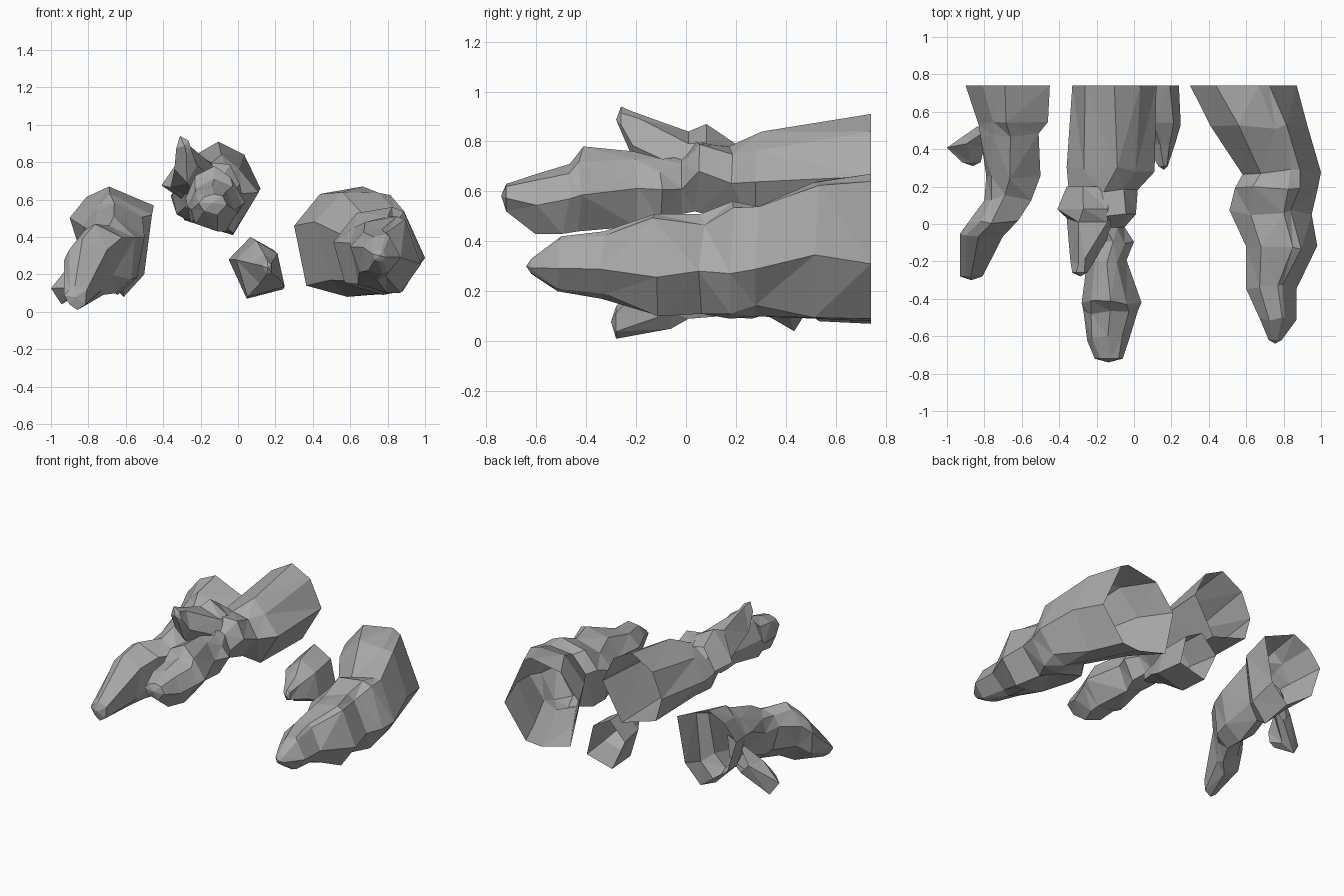
import bpy
import bmesh
import random
from mathutils import Vector

cube = bpy.data.objects.get("Cube")
if cube:
    bpy.data.objects.remove(cube, do_unlink=True)

stone = bpy.data.materials.new("grey stone")
stone.use_nodes = True
stone.diffuse_color = (0.4, 0.4, 0.4, 1)
stone.node_tree.nodes["Principled BSDF"].inputs["Base Color"].default_value = stone.diffuse_color


def fit(values, low, high):
    """Stretch a list of values to span exactly low to high."""
    start, end = min(values), max(values)
    return [low + (value - start) / (end - start) * (high - low) for value in values]


def rock(name, outline, sections, seed, rough=0.03):
    """Loft an angular outline along y; each section is (y, left, right, bottom, top)."""
    rng = random.Random(seed)
    bm = bmesh.new()
    rings = []
    for index, (y, left, right, bottom, top) in enumerate(sections):
        wobble = rough if index else 0
        xs = [x + rng.uniform(-wobble, wobble) for x, z in outline]
        zs = [z + rng.uniform(-wobble, wobble) for x, z in outline]
        depth = 0.5 * wobble if index < len(sections) - 1 else 0
        ring = [bm.verts.new((x, y + rng.uniform(-depth, depth), z))
                for x, z in zip(fit(xs, left, right), fit(zs, bottom, top))]
        rings.append(ring)

    # Angular side walls, left open at the root
    count = len(outline)
    for ring, following in zip(rings, rings[1:]):
        for i in range(count):
            j = (i + 1) % count
            bm.faces.new((ring[i], ring[j], following[j], following[i]))

    # Blunt pointed end
    centre = sum((v.co for v in rings[-1]), Vector()) / count
    tip = bm.verts.new(centre + Vector((0, -0.02, 0)))
    for i in range(count):
        bm.faces.new((rings[-1][i], rings[-1][(i + 1) % count], tip))

    bmesh.ops.triangulate(bm, faces=bm.faces[:], quad_method='SHORT_EDGE')
    bmesh.ops.recalc_face_normals(bm, faces=bm.faces[:])
    mesh = bpy.data.meshes.new(name)
    bm.to_mesh(mesh)
    bm.free()
    mesh.materials.append(stone)
    obj = bpy.data.objects.new(name, mesh)
    bpy.context.collection.objects.link(obj)


# Outlines as seen along each rock, running around the cross-section
middle_outline = [(-.39, .65), (-.34, .49), (-.04, .41), (.13, .66), (.03, .84), (-.13, .91), (-.31, .82)]
horn_outline = [(-.4, .65), (-.2, .55), (-.05, .65), (-.15, .82), (-.3, .87)]
right_outline = [(.30, .46), (.38, .14), (.65, .08), (.80, .09), (1, .31), (.82, .64), (.75, .67), (.47, .63)]
left_outline = [(-.9, .49), (-.83, .25), (-.63, .1), (-.51, .23), (-.45, .56), (-.69, .67), (-.81, .61)]
spur_outline = [(-1, .1), (-.93, .04), (-.82, .12), (-.8, .26), (-.9, .24)]
small_outline = [(-.05, .28), (.05, .07), (.25, .12), (.2, .33), (.07, .4)]

# Middle rock with a step along its top, and the horn on its upper side
rock("middle_rock", middle_outline, [
    (.74, -.33, .12, .41, .91),
    (.29, -.36, .11, .42, .84),
    (.18, -.35, .02, .48, .78),
    (.04, -.30, .01, .52, .80),
    (-.02, -.27, -.05, .51, .74),
    (-.10, -.26, .00, .48, .73),
    (-.20, -.25, -.04, .46, .76),
    (-.42, -.28, .04, .44, .78),
    (-.48, -.27, .02, .43, .71),
    (-.61, -.25, -.02, .43, .67),
    (-.72, -.21, -.06, .52, .63),
], seed=3)
rock("middle_horn", horn_outline, [
    (.20, -.36, -.06, .58, .79),
    (.09, -.41, -.03, .55, .87),
    (.02, -.36, -.09, .57, .84),
    (-.20, -.34, -.22, .69, .92),
    (-.26, -.33, -.25, .84, .94),
], seed=5)

# Right rock, the widest at the root
rock("right_rock", right_outline, [
    (.74, .30, .87, .08, .67),
    (.52, .41, .93, .09, .64),
    (.28, .58, 1, .10, .54),
    (.19, .54, .98, .09, .56),
    (.06, .51, .95, .11, .51),
    (-.12, .60, .98, .10, .51),
    (-.34, .60, .87, .17, .44),
    (-.51, .67, .87, .20, .42),
    (-.62, .72, .79, .27, .33),
], seed=8)

# Left rock drooping toward its end, with a side spur
rock("left_rock", left_outline, [
    (.74, -.90, -.45, .14, .67),
    (.54, -.83, -.46, .08, .63),
    (.47, -.82, -.51, .15, .58),
    (.25, -.79, -.50, .09, .51),
    (.14, -.80, -.55, .10, .46),
    (.01, -.89, -.62, .09, .47),
    (-.06, -.93, -.70, .05, .39),
    (-.28, -.93, -.81, .01, .14),
], seed=13)
rock("left_spur", spur_outline, [
    (.52, -.84, -.68, .18, .42),
    (.42, -1, -.80, .04, .27),
    (.33, -.92, -.82, .10, .19),
], seed=21)

# Small rock between the middle and right ones
rock("small_rock", small_outline, [
    (.74, -.05, .24, .07, .40),
    (.54, -.01, .25, .08, .38),
    (.42, .07, .22, .15, .31),
    (.31, .13, .18, .20, .27),
], seed=34)
